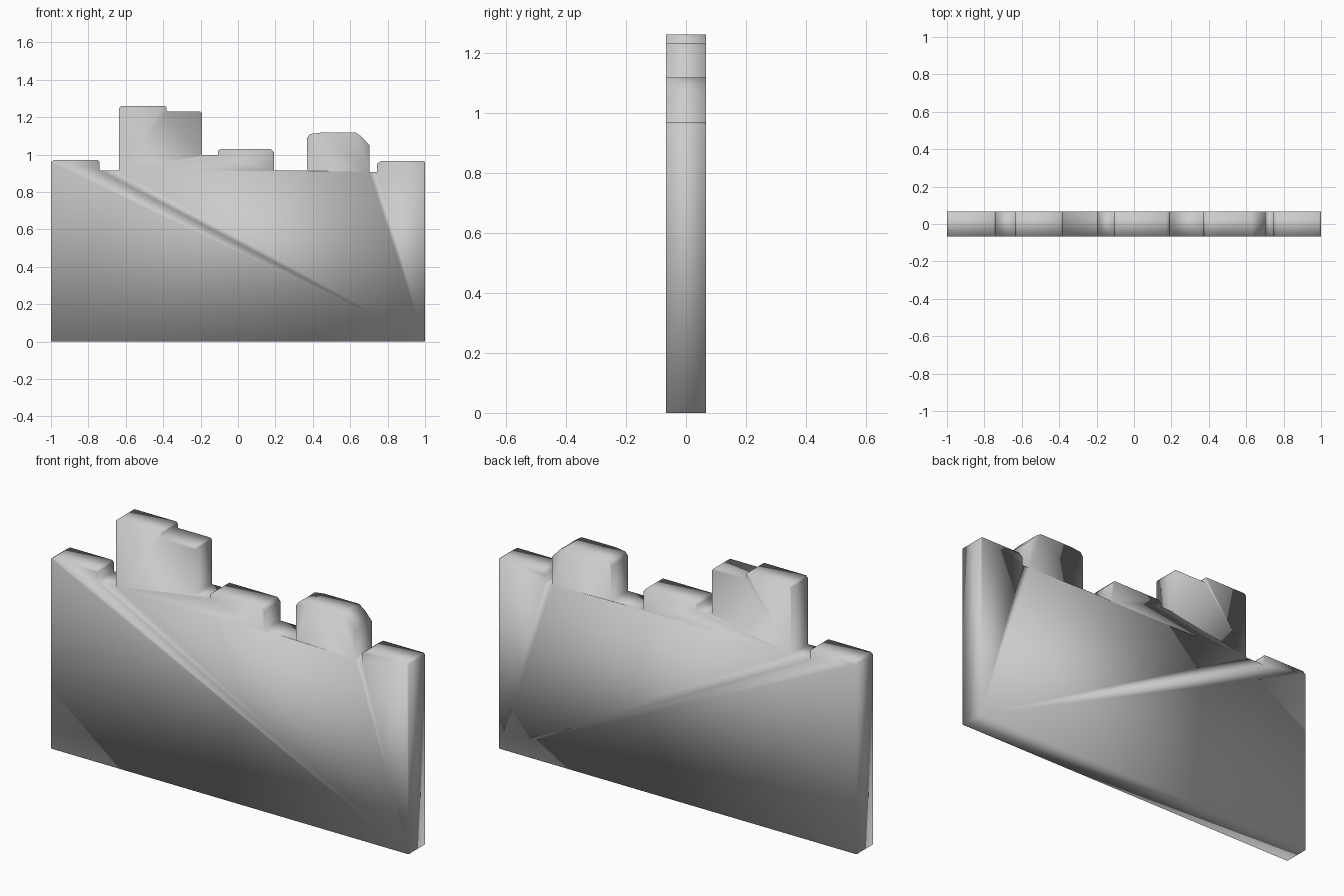
import bpy, bmesh

HALF_DEPTH = 0.066

# Skyline outline, left to right (x, z), with small chamfers on the block corners
skyline = [
    (-1.0, 0.96), (-0.985, 0.97), (-0.75, 0.97), (-0.74, 0.96),      # left block
    (-0.74, 0.915), (-0.635, 0.915),                                 # notch
    (-0.635, 1.25), (-0.625, 1.26), (-0.39, 1.26), (-0.382, 1.25),   # tall block
    (-0.382, 1.23), (-0.2, 1.23), (-0.193, 1.222),                   # its lower step
    (-0.193, 0.997), (-0.107, 0.997),                                # ledge
    (-0.107, 1.02), (-0.095, 1.03), (0.175, 1.03), (0.192, 1.012),   # middle block
    (0.192, 0.915), (0.37, 0.915),                                   # notch
    (0.37, 1.09), (0.385, 1.11), (0.44, 1.117), (0.63, 1.117),       # chamfered block
    (0.66, 1.097), (0.702, 1.05),
    (0.702, 0.907), (0.742, 0.907),                                  # notch
    (0.742, 0.95), (0.765, 0.967), (0.99, 0.967), (1.0, 0.96),       # right block
]
outline = [(-1.0, 0.0)] + skyline + [(1.0, 0.0)]

# Wall slab: outline face extruded through its depth
bm = bmesh.new()
face = bm.faces.new([bm.verts.new((x, -HALF_DEPTH, z)) for x, z in outline])
result = bmesh.ops.extrude_face_region(bm, geom=[face], use_keep_orig=True)
verts = [g for g in result["geom"] if isinstance(g, bmesh.types.BMVert)]
bmesh.ops.translate(bm, verts=verts, vec=(0, 2 * HALF_DEPTH, 0))
bmesh.ops.recalc_face_normals(bm, faces=bm.faces)

# Soft shading over the whole slab
for f in bm.faces:
    f.smooth = True

mesh = bpy.data.meshes.new("stepped_wall")
bm.to_mesh(mesh)
bm.free()
bpy.context.collection.objects.link(bpy.data.objects.new("stepped_wall", mesh))
